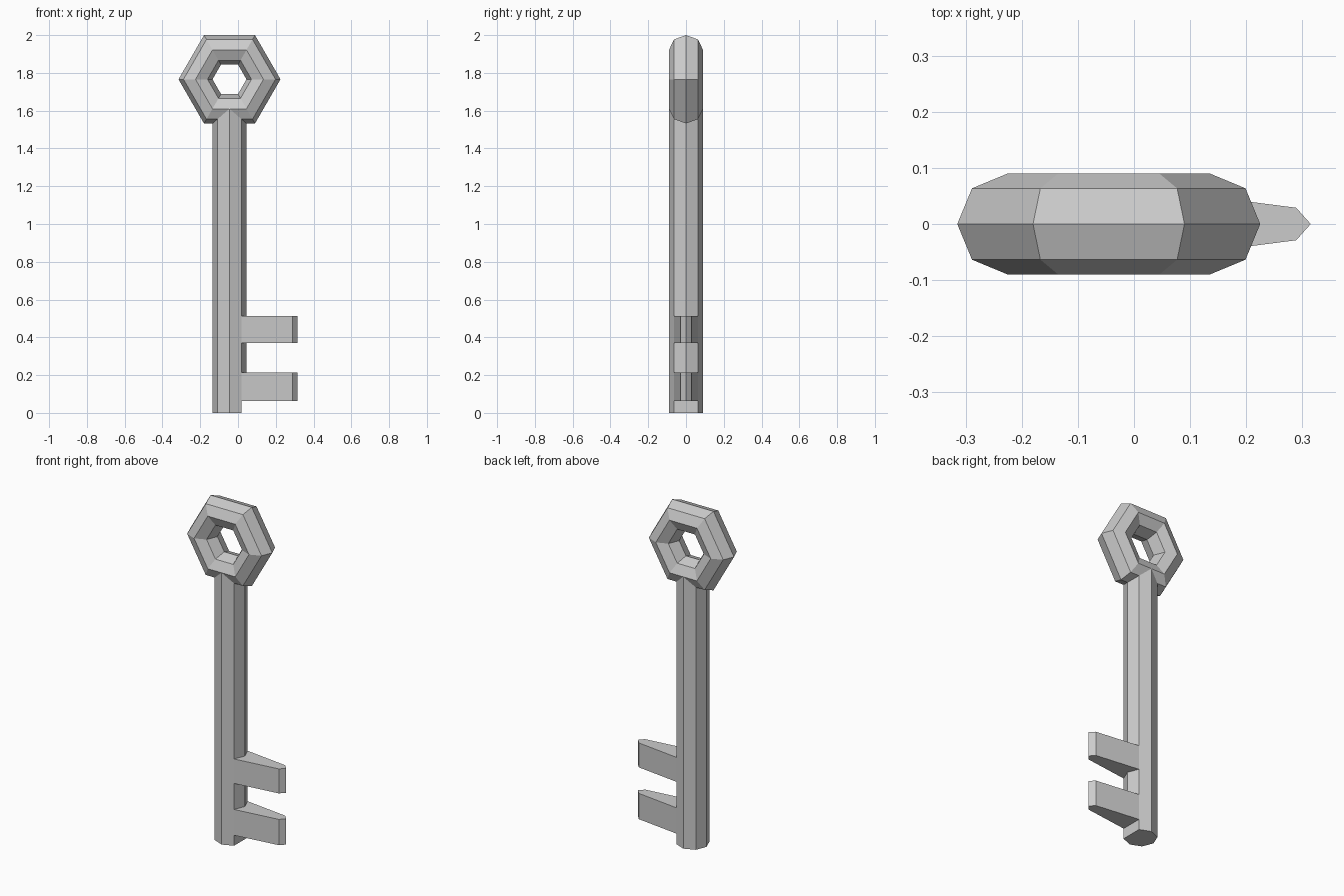
import bpy, bmesh
from math import cos, sin, pi

if "Cube" in bpy.data.objects:
    bpy.data.objects.remove(bpy.data.objects["Cube"])

CX, RING_Z = -0.045, 1.766      # shaft axis and ring centre
R, RING_R = 0.09, 0.18          # tube radius, ring radius
C45 = R * cos(pi / 4)


def loft(name, rings, closed=False, cap_start=False, cap_end=False):
    """Skin a list of equal-length point loops."""
    bm = bmesh.new()
    loops = [[bm.verts.new(p) for p in ring] for ring in rings]
    pairs = list(zip(loops, loops[1:]))
    if closed:
        pairs.append((loops[-1], loops[0]))
    for a, b in pairs:
        for i in range(len(a)):
            j = (i + 1) % len(a)
            bm.faces.new((a[i], a[j], b[j], b[i]))
    if cap_start:
        bm.faces.new(loops[0][::-1])
    if cap_end:
        bm.faces.new(loops[-1])
    bmesh.ops.remove_doubles(bm, verts=bm.verts, dist=1e-5)
    bmesh.ops.recalc_face_normals(bm, faces=bm.faces)
    mesh = bpy.data.meshes.new(name)
    bm.to_mesh(mesh)
    bm.free()
    obj = bpy.data.objects.new(name, mesh)
    bpy.context.collection.objects.link(obj)
    return obj


octagon = [(R * cos(i * pi / 4), R * sin(i * pi / 4)) for i in range(8)]

# Bow: octagonal tube swept around a hexagon
loft("bow_ring",
     [[(CX + (RING_R + u) * cos(k * pi / 3), v, RING_Z + (RING_R + u) * sin(k * pi / 3))
       for u, v in octagon] for k in range(6)], closed=True)

# Shaft: octagonal bar, flattened on the right below the teeth, mitred into the bow
stub = [(C45, 0)] + octagon[1:]


def level(profile, z):
    return [(CX + x, y, z) for x, y in profile]


def mitre_z(y):
    # height of the underside of the bow at this depth
    return RING_Z - cos(pi / 6) * (RING_R + max(R * R - y * y, 0) ** 0.5)


shaft_top = [(CX + x, y, mitre_z(y)) for x, y in octagon]
loft("shaft", [level(stub, 0), level(stub, 0.062), level(octagon, 0.062), shaft_top],
     cap_start=True)

# Teeth: tapered bits with a pointed outer edge
tooth = [(CX + C45, -C45), (0.289, -0.029), (0.315, 0), (0.289, 0.029), (CX + C45, C45)]
for name, z0, z1 in (("lower_tooth", 0.062, 0.215), ("upper_tooth", 0.369, 0.514)):
    loft(name, [[(x, y, z) for x, y in tooth] for z in (z0, z1)],
         cap_start=True, cap_end=True)
